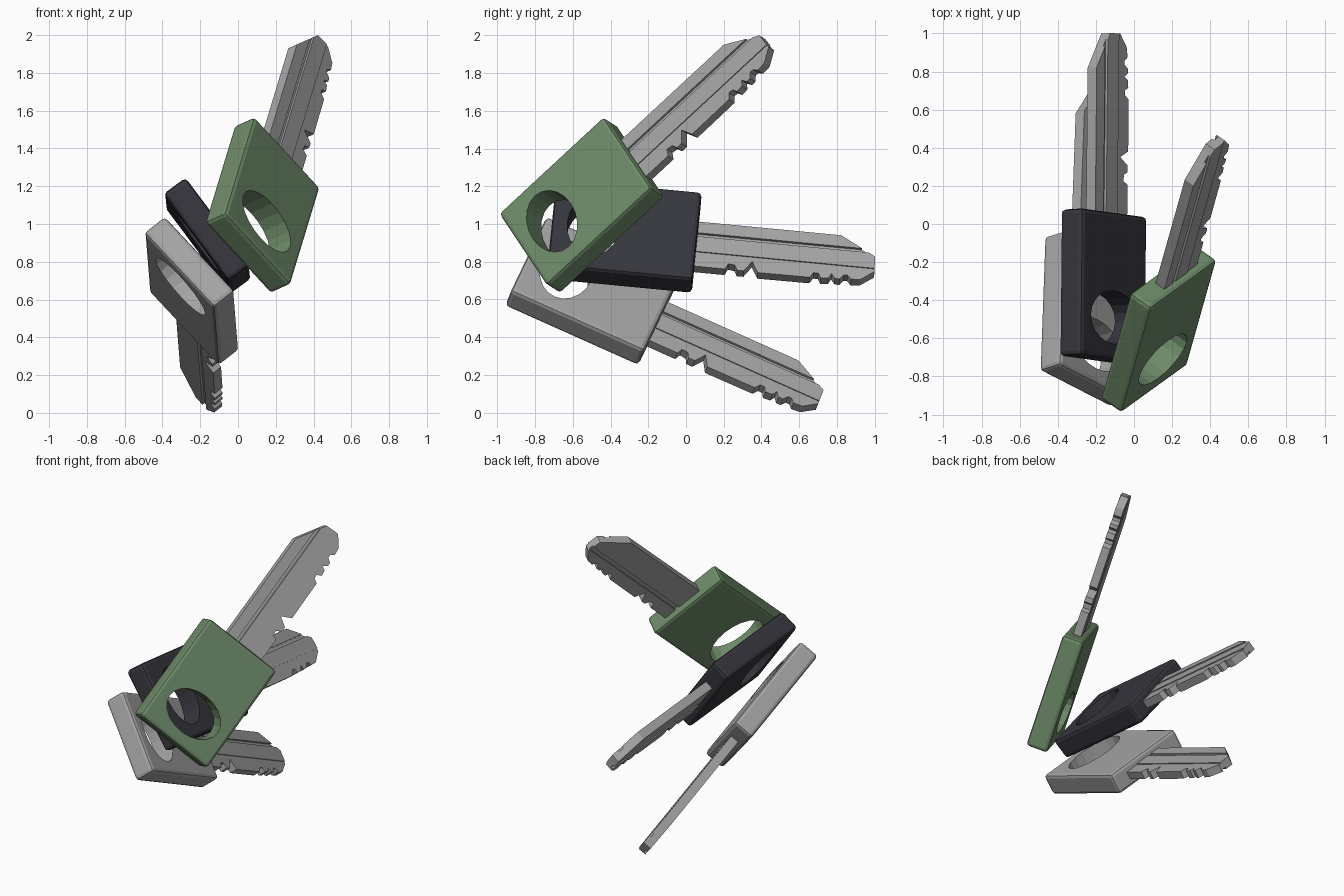
import bpy, bmesh, math
from mathutils import Vector, Matrix

if "Cube" in bpy.data.objects:
    bpy.data.objects.remove(bpy.data.objects["Cube"])


def material(name, rgb):
    m = bpy.data.materials.new(name)
    m.diffuse_color = (*rgb, 1)
    m.use_nodes = True
    m.node_tree.nodes["Principled BSDF"].inputs["Base Color"].default_value = m.diffuse_color
    return m


STEEL = material("steel grey", (0.37, 0.37, 0.37))
GREEN = material("muted green", (0.155, 0.255, 0.14))
DARK = material("charcoal", (0.038, 0.037, 0.048))


def prism(name, outline, z0, z1, mat=None):
    """Extrude a flat outline from z0 to z1."""
    bm = bmesh.new()
    face = bm.faces.new([bm.verts.new((x, y, z0)) for x, y in outline])
    ext = bmesh.ops.extrude_face_region(bm, geom=[face])
    verts = [g for g in ext["geom"] if isinstance(g, bmesh.types.BMVert)]
    bmesh.ops.translate(bm, verts=verts, vec=(0, 0, z1 - z0))
    bmesh.ops.recalc_face_normals(bm, faces=bm.faces)
    me = bpy.data.meshes.new(name)
    bm.to_mesh(me)
    bm.free()
    ob = bpy.data.objects.new(name, me)
    bpy.context.collection.objects.link(ob)
    if mat:
        me.materials.append(mat)
    return ob


def rect(x0, x1, y0, y1):
    return [(x0, y0), (x1, y0), (x1, y1), (x0, y1)]


def apply(ob, mod):
    bpy.context.view_layer.objects.active = ob
    bpy.ops.object.modifier_apply(modifier=mod.name)


def cut(ob, cutter):
    cutter.hide_render = True
    mod = ob.modifiers.new("cut", 'BOOLEAN')
    mod.operation = 'DIFFERENCE'
    mod.solver = 'EXACT'
    mod.object = cutter
    apply(ob, mod)
    bpy.data.objects.remove(cutter)


# Local key frame: x along the blade, y towards the teeth, z through the thickness
BLADE = [(0.30, -0.118), (1.145, -0.118), (1.335, 0.0), (1.34, 0.095), (1.27, 0.155),
         (1.22, 0.16), (1.20, 0.135), (1.18, 0.135), (1.16, 0.165), (1.135, 0.165),
         (1.115, 0.135), (1.10, 0.165), (1.06, 0.17), (1.045, 0.14), (1.02, 0.14),
         (1.0, 0.173), (0.725, 0.175), (0.69, 0.105), (0.65, 0.172), (0.615, 0.172),
         (0.60, 0.14), (0.565, 0.135), (0.55, 0.172), (0.30, 0.172)]
T = 0.03      # half blade thickness
H = 0.0725    # half head thickness


def key(name, mat, centre, along, across):
    u = Vector(along).normalized()
    v = Vector(across)
    v = (v - u * v.dot(u)).normalized()
    n = u.cross(v)
    place = Matrix((u, v, n)).transposed().to_4x4()
    place.translation = Vector(centre)

    # rounded head with an oval hanging hole
    head = prism(name + "_key_head", rect(-0.387, 0.387, -0.288, 0.288), -H, H, mat)
    bev = head.modifiers.new("round", 'BEVEL')
    bev.width = 0.022
    bev.segments = 2
    apply(head, bev)
    oval = [(-0.166 + 0.14 * math.cos(a), 0.204 * math.sin(a))
            for a in (2 * math.pi * i / 20 for i in range(20))]
    cut(head, prism("hole_cutter", oval, -0.2, 0.2))

    # toothed blade with grooves on both faces
    blade = prism(name + "_key_blade", BLADE, -T, T, STEEL)
    for y0, y1, z0, z1 in ((-0.045, -0.022, -0.1, -T + 0.014),
                           (0.078, 0.3, -0.1, -T + 0.006),
                           (0.055, 0.085, T - 0.014, 0.1)):
        cut(blade, prism("groove_cutter", rect(0.2, 1.5, y0, y1), z0, z1))

    head.matrix_world = place
    blade.matrix_world = place


key("green", GREEN, (0.13, -0.553, 1.10), (0.202, 0.718, 0.666), (0.606, 0.43, -0.668))
key("dark", DARK, (-0.161, -0.328, 0.937), (0.01, 0.995, -0.095), (0.595, -0.08, -0.80))
key("grey", STEEL, (-0.245, -0.496, 0.645), (0.033, 0.913, -0.408), (0.645, -0.33, -0.689))
